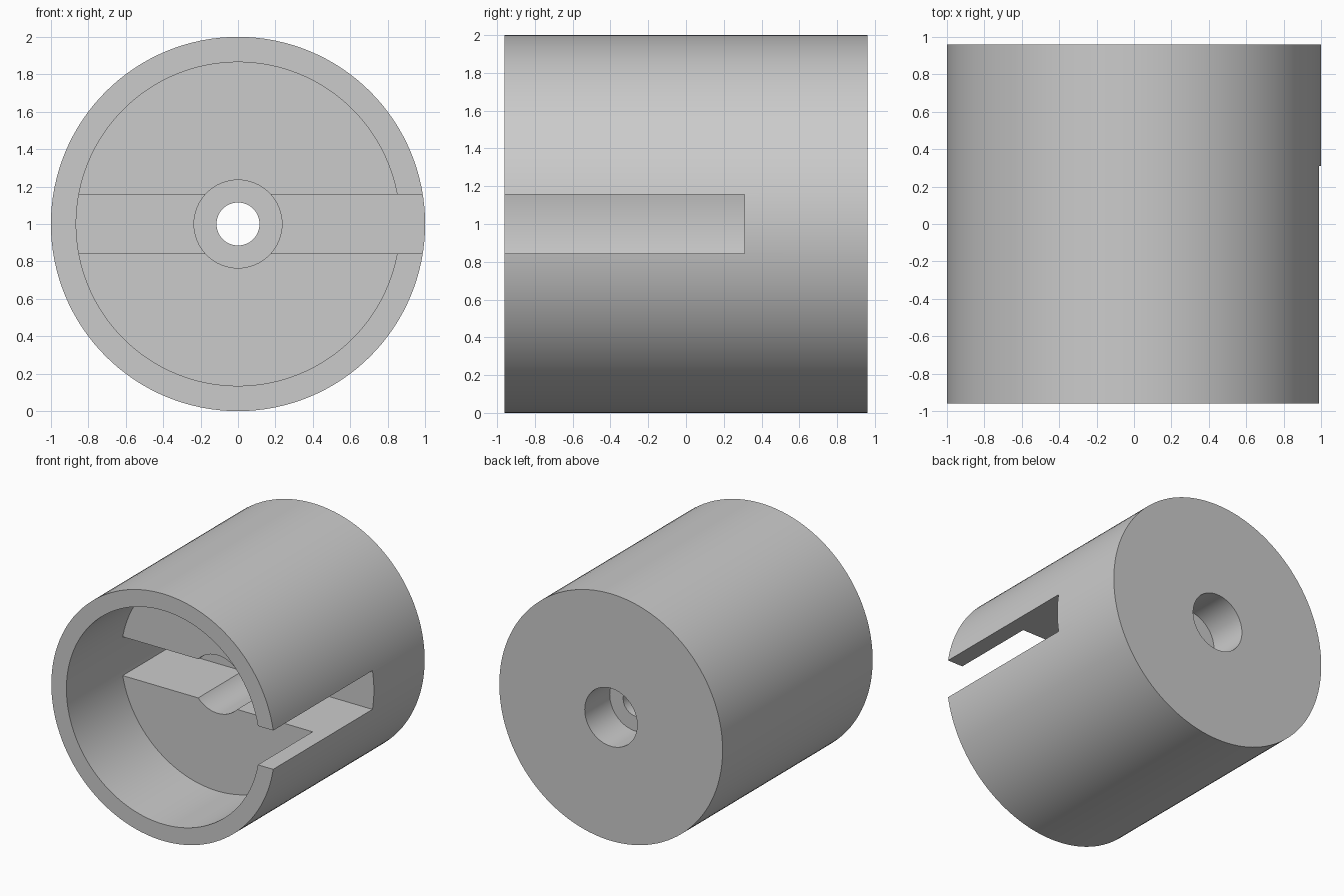
import bpy, bmesh, math
from mathutils import Vector

if "Cube" in bpy.data.objects:
    bpy.data.objects.remove(bpy.data.objects["Cube"], do_unlink=True)

SIDES = 128
FRONT, BACK = -0.96, 0.96
CAVITY_R, FLOOR_Y, GROOVE_Y = 0.865, -0.26, 0.31
GROOVE_HALF = 0.157
BORE_R, HOLE_R = 0.235, 0.115
WEB_FRONT, WEB_BACK = 0.48, 0.64

grey = bpy.data.materials.new("plain grey")
grey.use_nodes = True
colour = (0.6, 0.6, 0.6, 1)
grey.diffuse_color = colour
grey.node_tree.nodes["Principled BSDF"].inputs["Base Color"].default_value = colour


def prism(name, outline, y0, y1):
    """Extrude an (x, z) outline along y."""
    bm = bmesh.new()
    face = bm.faces.new([bm.verts.new((x, y0, z + 1)) for x, z in outline])
    moved = bmesh.ops.extrude_face_region(bm, geom=[face])["geom"]
    bmesh.ops.translate(bm, vec=Vector((0, y1 - y0, 0)),
                        verts=[v for v in moved if isinstance(v, bmesh.types.BMVert)])
    bmesh.ops.recalc_face_normals(bm, faces=bm.faces)
    mesh = bpy.data.meshes.new(name)
    bm.to_mesh(mesh)
    bm.free()
    mesh.materials.append(grey)
    obj = bpy.data.objects.new(name, mesh)
    bpy.context.collection.objects.link(obj)
    return obj


def arc(radius, start=0.0, end=2 * math.pi, count=SIDES, closed=True):
    steps = count if closed else count - 1
    return [(radius * math.cos(start + (end - start) * i / steps),
             radius * math.sin(start + (end - start) * i / steps)) for i in range(count)]


def combine(target, tool, operation):
    mod = target.modifiers.new(tool.name, "BOOLEAN")
    mod.object, mod.operation, mod.solver = tool, operation, "EXACT"
    bpy.context.view_layer.objects.active = target
    bpy.ops.object.modifier_apply(modifier=mod.name)
    bpy.data.objects.remove(tool, do_unlink=True)


# Outer drum with a deep cup open at the front
body = prism("slotted_drum", arc(1), FRONT, BACK)
combine(body, prism("cup_cutter", arc(CAVITY_R), FRONT - 0.1, GROOVE_Y), "DIFFERENCE")

# Raised floor halves either side of the cross groove
block_r = 0.93
a = math.asin(GROOVE_HALF / block_r)
for side, turn in (("upper", 0), ("lower", math.pi)):
    outline = arc(block_r, turn + a, turn + math.pi - a, 64, closed=False)
    combine(body, prism(side + "_floor", outline, FLOOR_Y, GROOVE_Y + 0.1), "UNION")

# Slot through the left wall, level with the groove
slot = [(0.5, -GROOVE_HALF), (1.1, -GROOVE_HALF), (1.1, GROOVE_HALF), (0.5, GROOVE_HALF)]
combine(body, prism("slot_cutter", slot, FRONT - 0.1, GROOVE_Y), "DIFFERENCE")

# Counterbores from both ends and the small hole joining them
for name, radius, y0, y1 in (("front_bore", BORE_R, FRONT, WEB_FRONT),
                             ("back_bore", BORE_R, WEB_BACK, BACK + 0.1),
                             ("through_hole", HOLE_R, FRONT, BACK + 0.1)):
    combine(body, prism(name, arc(radius, count=64), y0, y1), "DIFFERENCE")

# Smooth the round walls, keep the rims sharp
bpy.ops.object.select_all(action="DESELECT")
body.select_set(True)
bpy.context.view_layer.objects.active = body
bpy.ops.object.shade_smooth_by_angle(angle=math.radians(30))
